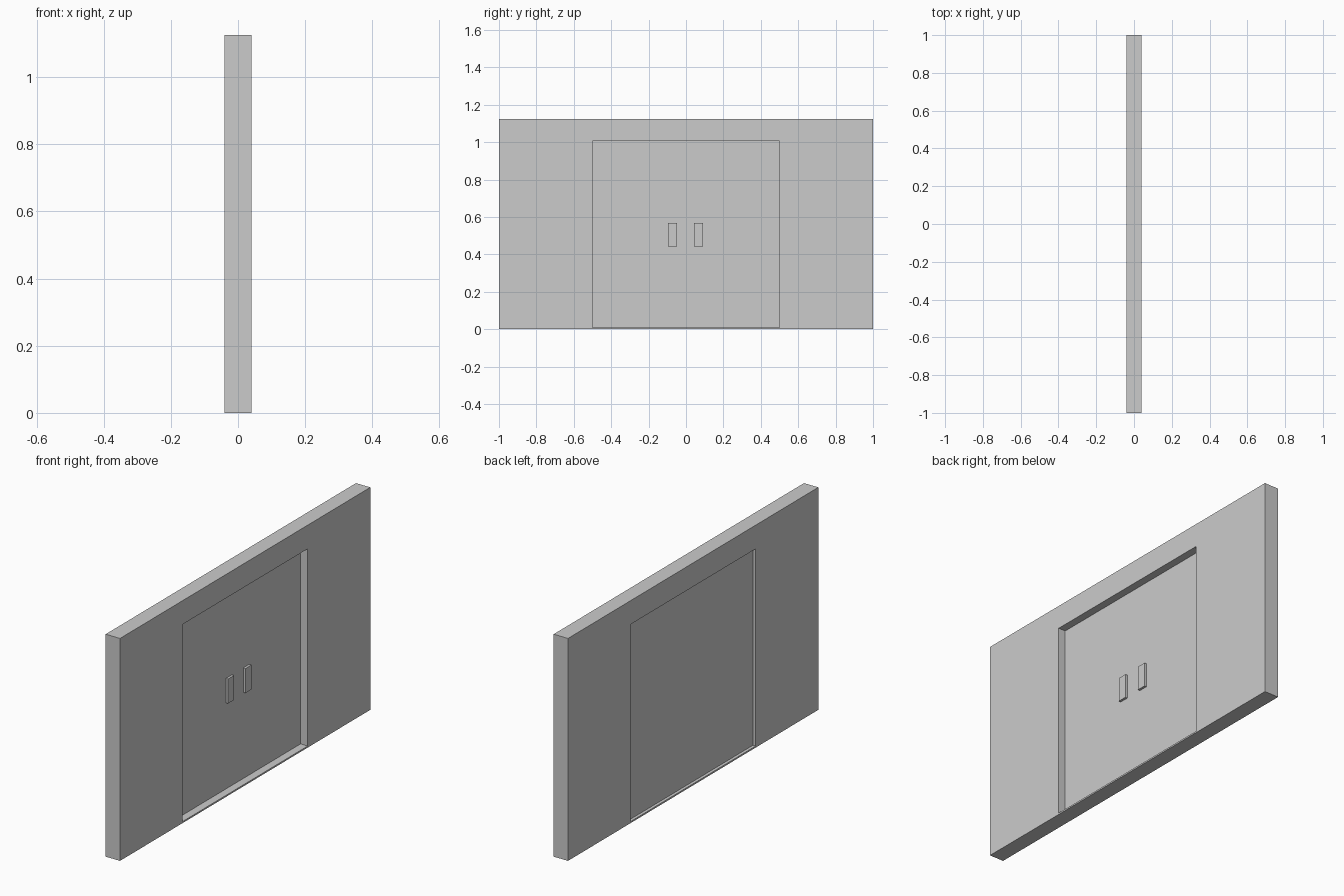
import bpy, bmesh

if "Cube" in bpy.data.objects:
    bpy.data.objects.remove(bpy.data.objects["Cube"])


def make_object(name, bm):
    bmesh.ops.recalc_face_normals(bm, faces=bm.faces)
    mesh = bpy.data.meshes.new(name)
    bm.to_mesh(mesh)
    bm.free()
    obj = bpy.data.objects.new(name, mesh)
    bpy.context.collection.objects.link(obj)
    return obj


def box(name, lo, hi):
    bm = bmesh.new()
    bmesh.ops.create_cube(bm, size=1)
    for v in bm.verts:
        v.co = [lo[i] + (v.co[i] + 0.5) * (hi[i] - lo[i]) for i in range(3)]
    return make_object(name, bm)


def frame(name, outer, inner, x0, x1):
    """Rectangular wall with a rectangular opening; rects are (y0, z0, y1, z1)."""
    bm = bmesh.new()
    rings = []
    for (y0, z0, y1, z1), x in ((outer, x0), (outer, x1), (inner, x1), (inner, x0)):
        rings.append([bm.verts.new((x, y, z))
                      for y, z in ((y0, z0), (y1, z0), (y1, z1), (y0, z1))])
    for a, b in zip(rings, rings[1:] + rings[:1]):
        for i in range(4):
            j = (i + 1) % 4
            bm.faces.new((a[i], a[j], b[j], b[i]))
    return make_object(name, bm)


# Wall surrounding the doorway, with a thin sill
opening = (-0.5, 0.008, 0.5, 1.005)
frame("wall", (-1, 0, 1, 1.125), opening, -0.04, 0.04)

# Recessed door panel
y0, z0, y1, z1 = opening
box("door_panel", (-0.025, y0, z0), (0.0, y1, z1))

# Pair of raised handles on the +x side
for side, y in (("left", -0.072), ("right", 0.067)):
    box("handle_" + side, (0.0, y - 0.024, 0.443), (0.012, y + 0.024, 0.567))
